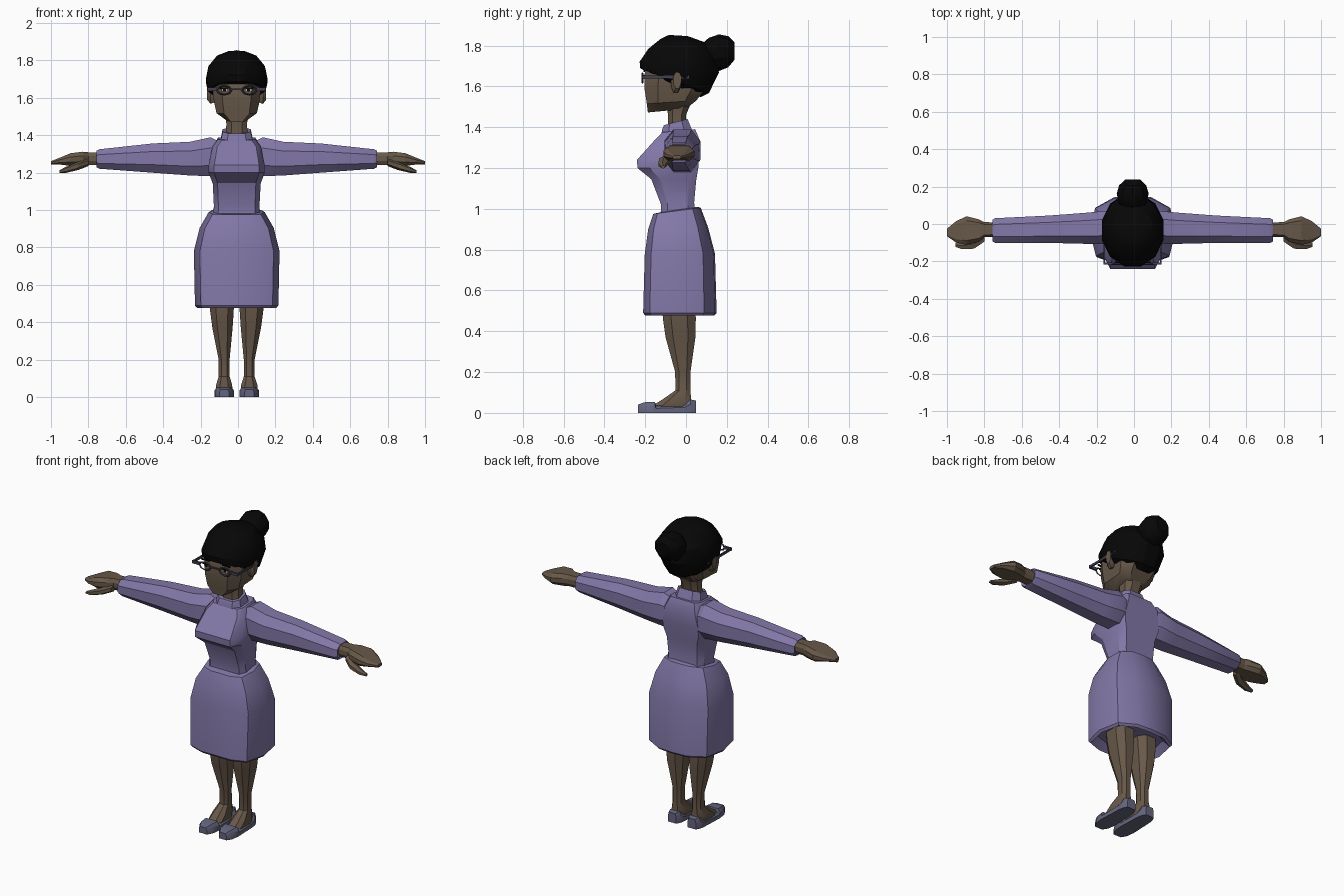
import bpy, bmesh, math
from mathutils import Vector

SHIFT = -.007  # the body stands slightly off the middle of the arm span


def material(name, rgb):
    m = bpy.data.materials.new(name)
    m.diffuse_color = (*rgb, 1)
    return m


PURPLE = material("purple_cloth", (0.225, 0.187, 0.39))
SKIN = material("brown_skin", (0.137, 0.098, 0.067))
BLACK = material("black_hair", (0.002, 0.002, 0.002))
SLATE = material("slate_shoe", (0.13, 0.13, 0.21))
FRAME = material("dark_frame", (0.05, 0.05, 0.085))
WHITE = material("eye_white", (0.45, 0.42, 0.4))


# Unit cross-sections: chamfered box and regular polygon
def octagon(k, j):
    return [(-k, -1), (k, -1), (1, -j), (1, j), (k, 1), (-k, 1), (-1, j), (-1, -j)]


def ngon(n):
    return [(math.cos((i + .5) * math.tau / n), math.sin((i + .5) * math.tau / n)) for i in range(n)]


def finish(ob, mat, mirror, angle=30, shift=SHIFT):
    ob.data.materials.append(mat)
    bpy.ops.object.select_all(action='DESELECT')
    ob.select_set(True)
    bpy.context.view_layer.objects.active = ob
    bpy.ops.object.shade_smooth_by_angle(angle=math.radians(angle))
    if mirror:
        ob.modifiers.new("mirror", 'MIRROR').use_mirror_merge = False
    ob.location.x = shift


def loft(name, rings, shape, mat, mirror=False, angle=30, shift=SHIFT):
    """Skin a stack of (centre, u, v) sections and cap both ends."""
    bm = bmesh.new()
    loops = [[bm.verts.new(Vector(c) + Vector(u) * a + Vector(v) * b) for a, b in shape]
             for c, u, v in rings]
    n = len(shape)
    for low, high in zip(loops, loops[1:]):
        for i in range(n):
            bm.faces.new((low[i], low[(i + 1) % n], high[(i + 1) % n], high[i]))
    bm.faces.new(loops[0][::-1])
    bm.faces.new(loops[-1])
    bmesh.ops.recalc_face_normals(bm, faces=bm.faces)
    me = bpy.data.meshes.new(name)
    bm.to_mesh(me)
    bm.free()
    ob = bpy.data.objects.new(name, me)
    bpy.context.collection.objects.link(ob)
    finish(ob, mat, mirror, angle, shift)
    return ob


def upright(rows, cx=0):
    """Rows of (half width, front y, front z, back y, back z[, centre x])."""
    return [((c[0] if c else cx, (y0 + y1) / 2, (z0 + z1) / 2), (w, 0, 0),
             (0, (y1 - y0) / 2, (z1 - z0) / 2)) for w, y0, z0, y1, z1, *c in rows]


def sideways(rows):
    """Rows of (x, centre y, centre z, half depth, half height)."""
    return [((x, y, z), (0, hy, 0), (0, 0, hz)) for x, y, z, hy, hz in rows]


def box(name, centre, size, mat, mirror=False):
    x, y, z = centre
    sx, sy, sz = (s / 2 for s in size)
    square = [(-1, -1), (1, -1), (1, 1), (-1, 1)]
    return loft(name, [((x, y, z + d), (sx, 0, 0), (0, sy, 0)) for d in (-sz, sz)], square, mat, mirror)


# Skirt with rounded front and back, and a recessed underside
half = [(.45, -1), (.86, -.82), (1, -.08), (.88, .66), (.45, .96)]
skirt_shape = half + [(0, 1)] + [(-x, y) for x, y in reversed(half)]
loft("skirt", upright([
    (.18, -.165, .52, .10, .52), (.212, -.20, .477, .138, .477), (.223, -.21, .49, .15, .49),
    (.229, -.202, .78, .142, .78), (.198, -.185, .90, .108, .91),
    (.15, -.16, .975, .072, 1.005), (.13, -.14, .98, .055, 1.01)]),
    skirt_shape, PURPLE)

# Torso with bust shelf, and collar
loft("torso", upright([
    (.125, -.125, .96, .05, .96), (.122, -.122, 1.02, .04, 1.03), (.128, -.17, 1.145, .05, 1.14),
    (.15, -.238, 1.20, .06, 1.20), (.15, -.24, 1.24, .064, 1.25),
    (.13, -.15, 1.34, .07, 1.33), (.10, -.115, 1.375, .045, 1.39)]),
    octagon(.8, .6), PURPLE)
loft("collar", upright([
    (.09, -.122, 1.345, .035, 1.37), (.081, -.118, 1.385, .02, 1.41), (.075, -.108, 1.41, .008, 1.44),
    (.058, -.09, 1.41, -.005, 1.435)]), octagon(.6, .5), PURPLE)

# Sleeves
loft("sleeve", sideways([
    (.09, -.02, 1.28, .075, .085), (.14, -.018, 1.285, .088, .104), (.25, -.023, 1.275, .083, .09),
    (.45, -.028, 1.278, .073, .078), (.735, -.035, 1.273, .066, .052),
    (.75, -.035, 1.273, .058, .044), (.742, -.035, 1.273, .045, .036)]),
    octagon(.5, .45), PURPLE, True)

# Hands and thumbs
loft("hand", sideways([
    (.72, -.03, 1.275, .038, .034), (.80, -.03, 1.275, .04, .034), (.83, -.035, 1.275, .06, .037),
    (.895, -.035, 1.27, .076, .034), (.95, -.042, 1.262, .058, .019), (1.0, -.045, 1.252, .02, .009)]),
    octagon(.7, .4), SKIN, True, 15, 0)
loft("thumb", sideways([
    (.80, -.07, 1.255, .028, .02), (.855, -.105, 1.236, .031, .022),
    (.92, -.116, 1.215, .022, .016), (.955, -.112, 1.205, .011, .008)]),
    ngon(6), SKIN, True, 15, 0)

# Legs running down into the feet
loft("leg", upright([
    (.068, -.12, .58, .045, .58, .08), (.063, -.113, .46, .048, .46, .079),
    (.054, -.10, .37, .046, .37, .076), (.029, -.053, .20, .022, .20), (.029, -.052, .11, .022, .11),
    (.043, -.115, .066, .025, .066), (.044, -.165, .035, .028, .035), (.04, -.165, .02, .028, .02)], .067),
    octagon(.5, .5), SKIN, True)

# Shoes, from heel to toe: (y, half width, top z)
shoe = [(.05, .028, .06), (.022, .042, .066), (-.005, .046, .042), (-.148, .052, .034),
        (-.152, .052, .054), (-.205, .045, .052), (-.236, .026, .04)]
loft("shoe", [((.067, y, h / 2), (w, 0, 0), (0, 0, h / 2)) for y, w, h in shoe],
     [(-1, -1), (1, -1), (1, .3), (.75, 1), (-.75, 1), (-1, .3)], SLATE, True)

# Neck and head
loft("neck", upright([(.06, -.09, 1.39, -.003, 1.39), (.055, -.088, 1.46, .0, 1.46),
                      (.065, -.10, 1.53, .03, 1.53)]), octagon(.5, .5), SKIN)
loft("head", upright([
    (.05, -.187, 1.472, .0, 1.49), (.108, -.192, 1.515, .05, 1.53), (.122, -.203, 1.585, .09, 1.58),
    (.13, -.203, 1.66, .10, 1.66), (.12, -.18, 1.75, .10, 1.75)]), octagon(.62, .55), SKIN)
loft("ear", sideways([(.105, -.05, 1.615, .02, .038), (.14, -.05, 1.618, .026, .054),
                      (.158, -.043, 1.63, .02, .044)]), ngon(8), SKIN, True)

# Hair cap with the hairline sloping down to the nape
loft("hair", upright([
    (.132, -.206, 1.678, .078, 1.545), (.155, -.23, 1.69, .118, 1.565), (.171, -.234, 1.722, .168, 1.665),
    (.156, -.19, 1.785, .158, 1.745), (.108, -.128, 1.833, .098, 1.815), (.045, -.085, 1.852, .01, 1.846)]),
    ngon(12), BLACK)

# Bun
bun = [(-.085, .05), (-.05, .078), (0, .09), (.045, .076), (.076, .042)]
loft("hair_bun", [((0, .162 + d, 1.765 + d * .1), (r, 0, 0), (0, 0, r)) for d, r in bun],
     ngon(10), BLACK)

# Eyes and brows
box("eye", (.066, -.205, 1.641), (.03, .005, .011), WHITE, True)
box("pupil", (.064, -.207, 1.642), (.016, .005, .014), BLACK, True)
box("eyelid", (.067, -.207, 1.651), (.042, .005, .007), BLACK, True)
box("brow", (.07, -.205, 1.675), (.055, .008, .008), BLACK, True)

# Glasses: rims, bridge, hinges and temples
bpy.ops.mesh.primitive_torus_add(major_segments=8, minor_segments=4, major_radius=.034, minor_radius=.006,
                                 location=(.068, -.214, 1.641), rotation=(math.pi / 2, 0, 0))
rim = bpy.context.object
rim.name = "glasses_rim"
rim.scale = (1.12, .7, .8)
bpy.ops.object.transform_apply(location=True, rotation=True, scale=True)
finish(rim, FRAME, True)
box("glasses_bridge", (0, -.214, 1.645), (.07, .008, .008), FRAME)
box("glasses_hinge", (.13, -.211, 1.645), (.05, .010, .018), FRAME, True)
box("glasses_temple", (.151, -.1, 1.645), (.008, .23, .014), FRAME, True)
